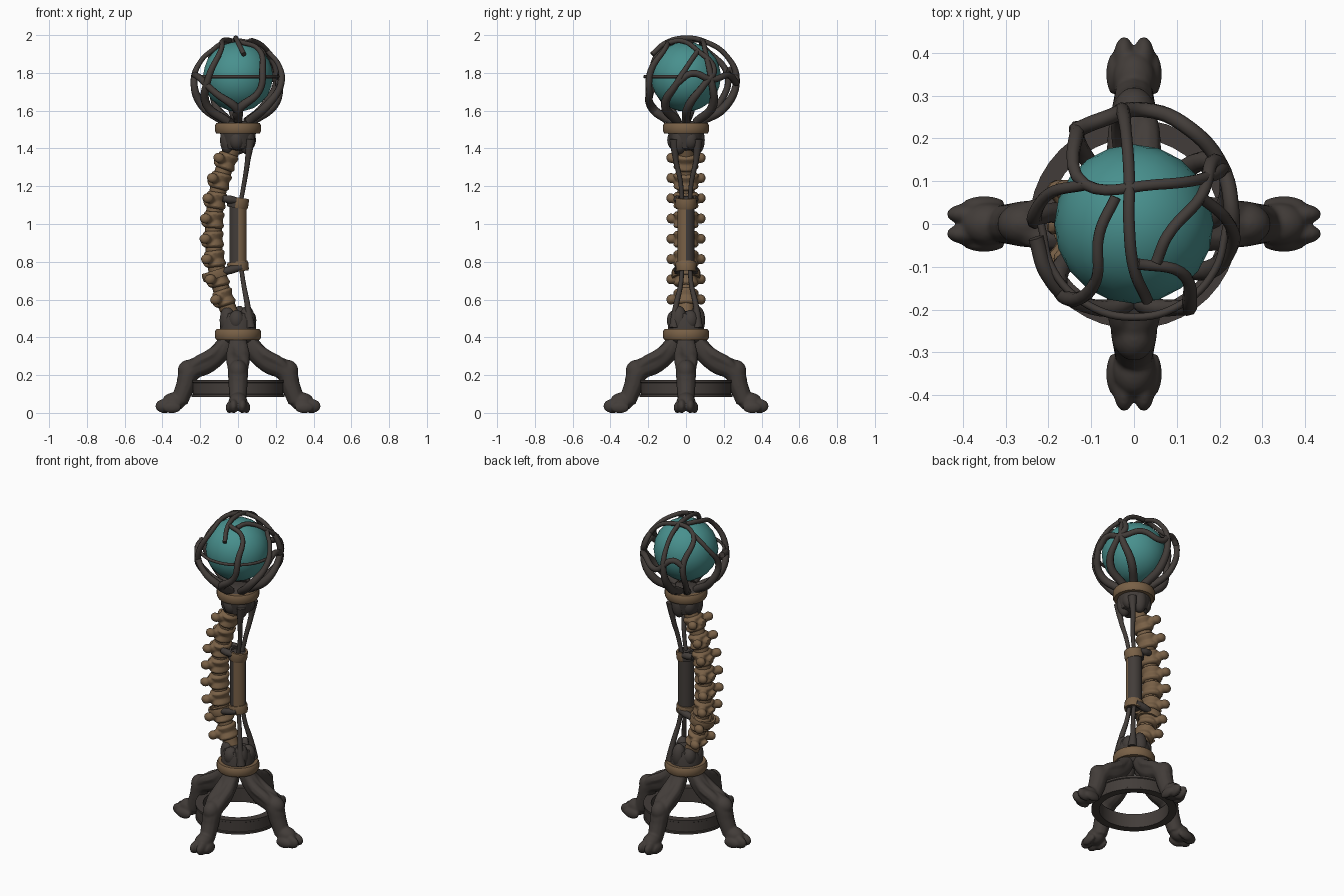
import bpy, bmesh
from math import sin, cos, pi, radians, atan2
from mathutils import Vector, Matrix

cube = bpy.data.objects.get("Cube")
if cube:
    bpy.data.objects.remove(cube)


def material(name, rgb):
    m = bpy.data.materials.new(name)
    m.use_nodes = True
    m.diffuse_color = (*rgb, 1)
    bsdf = m.node_tree.nodes["Principled BSDF"]
    bsdf.inputs["Base Color"].default_value = (*rgb, 1)
    bsdf.inputs["Roughness"].default_value = 0.8
    return m


DARK = material("dark_wood", (0.055, 0.046, 0.041))
BROWN = material("bone_brown", (0.19, 0.118, 0.062))
TEAL = material("teal_glass", (0.065, 0.28, 0.27))


def add(name, mesh, mat):
    mesh.materials.clear()
    mesh.materials.append(mat)
    for p in mesh.polygons:
        p.material_index = 0
        p.use_smooth = True
    ob = bpy.data.objects.new(name, mesh)
    bpy.context.collection.objects.link(ob)
    return ob


def baked(ob):
    """Mesh of an object with its modifiers or curve evaluated."""
    dg = bpy.context.evaluated_depsgraph_get()
    mesh = bpy.data.meshes.new_from_object(ob.evaluated_get(dg))
    bpy.data.objects.remove(ob)
    return mesh


def sharpen(ob):
    bpy.ops.object.select_all(action="DESELECT")
    ob.select_set(True)
    bpy.context.view_layer.objects.active = ob
    bpy.ops.object.shade_smooth_by_angle(angle=radians(35))


def lathe(name, profile, mat, segs=32, closed=False):
    """Spin (radius, z) points about z; open profiles get end caps."""
    bm = bmesh.new()
    rings = []
    for r, z in profile:
        rings.append([bm.verts.new((r * cos(2 * pi * i / segs), r * sin(2 * pi * i / segs), z))
                      for i in range(segs)])
    pairs = list(zip(rings, rings[1:])) + ([(rings[-1], rings[0])] if closed else [])
    for a, b in pairs:
        for i in range(segs):
            j = (i + 1) % segs
            bm.faces.new((a[i], a[j], b[j], b[i]))
    if not closed:
        bm.faces.new(rings[0])
        bm.faces.new(rings[-1])
    bmesh.ops.recalc_face_normals(bm, faces=bm.faces)
    mesh = bpy.data.meshes.new(name)
    bm.to_mesh(mesh)
    bm.free()
    ob = add(name, mesh, mat)
    sharpen(ob)
    return ob


def tube(name, points, radii, mat, sides=2):
    """Smooth rounded tube through points with a radius at each."""
    cu = bpy.data.curves.new(name, "CURVE")
    cu.dimensions = "3D"
    cu.bevel_depth = 1
    cu.bevel_resolution = sides
    cu.resolution_u = 6
    cu.use_fill_caps = True
    sp = cu.splines.new("BEZIER")
    sp.bezier_points.add(len(points) - 1)
    for bp, p, r in zip(sp.bezier_points, points, radii):
        bp.co, bp.radius = p, r
        bp.handle_left_type = bp.handle_right_type = "AUTO"
    ob = bpy.data.objects.new(name, cu)
    bpy.context.collection.objects.link(ob)
    return add(name, baked(ob), mat)


def blob(name, loc, size, mat):
    bm = bmesh.new()
    bmesh.ops.create_icosphere(bm, subdivisions=3, radius=1,
                               matrix=Matrix.Translation(loc) @ Matrix.Diagonal((*size, 1)))
    mesh = bpy.data.meshes.new(name)
    bm.to_mesh(mesh)
    bm.free()
    return add(name, mesh, mat)


def fuse(name, parts, mat, voxel):
    """Melt parts into one sculpted skin."""
    bm = bmesh.new()
    for p in parts:
        bm.from_mesh(p.data)
        bpy.data.objects.remove(p)
    mesh = bpy.data.meshes.new(name)
    bm.to_mesh(mesh)
    bm.free()
    ob = add(name, mesh, mat)
    rm = ob.modifiers.new("skin", "REMESH")
    rm.mode, rm.voxel_size = "VOXEL", voxel
    sm = ob.modifiers.new("soften", "SMOOTH")
    sm.iterations = 3
    return add(name, baked(ob), mat)


# Pawed legs: one built along +x, then turned around the base
limb = [(0.04, 0, 0.42), (0.085, 0, 0.335), (0.16, 0, 0.265), (0.25, 0, 0.22), (0.28, 0, 0.14), (0.31, 0, 0.06)]
parts = [tube("limb", limb, [0.044, 0.052, 0.055, 0.055, 0.05, 0.045], DARK, 4),
         blob("knee", (0.26, 0, 0.222), (0.06, 0.05, 0.06), DARK),
         blob("paw", (0.34, 0, 0.058), (0.062, 0.05, 0.05), DARK)]
for s in (-1, 1):
    parts += [tube("thigh", [(0.07, s * .025, .38), (.14, s * .03, .31), (.22, s * .03, .265), (.29, s * .02, .19)],
                   [0.022, 0.034, 0.032, 0.018], DARK),
              blob("inner_toe", (0.388, s * 0.023, 0.036), (0.05, 0.025, 0.038), DARK),
              blob("outer_toe", (0.35, s * 0.046, 0.028), (0.05, 0.019, 0.03), DARK)]
leg = fuse("leg_left", parts, DARK, 0.007)
for k, side in enumerate(("back", "right", "front"), 1):
    other = bpy.data.objects.new("leg_" + side, leg.data)
    other.rotation_euler.z = k * pi / 2
    bpy.context.collection.objects.link(other)

# Stretcher ring with slim rims
lathe("base_ring", [(0.2, 0.085), (0.245, 0.085), (0.245, 0.097), (0.24, 0.1), (0.24, 0.158),
                    (0.245, 0.161), (0.245, 0.173), (0.2, 0.173)], DARK, 40, True)


# Collars and the cups they hold
def collar(name, z):
    lathe(name, [(0.09, z - .028), (0.115, z - .028), (0.122, z - .015), (0.122, z + .015),
                 (0.115, z + .028), (0.09, z + .028)], BROWN, 32, True)


collar("lower_collar", 0.415)
collar("upper_collar", 1.507)
lathe("lower_hub", [(0.07, 0.37), (0.095, 0.40), (0.095, 0.48), (0.08, 0.525), (0.04, 0.54)], DARK)
lathe("upper_hub", [(0.04, 1.39), (0.078, 1.40), (0.09, 1.44), (0.1, 1.53), (0.06, 1.545)], DARK)
for i in range(6):
    a = i * pi / 3 + 0.4
    blob("lower_lobe", (0.06 * cos(a), 0.06 * sin(a), 0.49), (0.042, 0.042, 0.055 + 0.022 * (i % 2)), DARK)
    blob("upper_lobe", (0.058 * cos(a), 0.058 * sin(a), 1.445), (0.042, 0.042, 0.055 + 0.022 * (i % 2)), DARK)


# Curved spine of repeated vertebrae
def spine_x(z):
    return -0.13 + 0.48 * (z - 0.95) ** 2


core_z = [0.48 + 0.135 * i for i in range(8)]
tube("spine_core", [(spine_x(z), 0, z) for z in core_z], [0.045] * 8, BROWN)
body = lathe("body", [(0.046, -.044), (0.057, -.032), (0.046, 0), (0.057, .032), (0.046, .044)], BROWN, 20)
body.data.transform(Matrix.Diagonal((1, 1.2, 1, 1)))
parts = [body, tube("spur", [(-.02, 0, 0), (-.05, 0, -.005), (-.068, 0, -.012)], [.03, .024, .026], BROWN)]
for s in (-1, 1):
    parts += [tube("wing", [(-.01, s * .02, 0), (-.03, s * .055, .002), (-.045, s * .08, .004)],
                   [.034, .026, .026], BROWN),
              blob("wing_tip", (-.045, s * .08, .004), (.03, .024, .027), BROWN)]
vertebra = fuse("vertebra", parts, BROWN, 0.006)
for i in range(8):
    z = 0.61 + 0.103 * i
    ob = vertebra if i == 0 else bpy.data.objects.new("vertebra", vertebra.data)
    ob.location = (spine_x(z), 0, z)
    ob.rotation_euler.y = atan2(0.96 * (z - 0.95), 1)
    if i:
        bpy.context.collection.objects.link(ob)

# Central shaft, with one bare quarter
shaft = lathe("shaft", [(0.046, 0.76), (0.046, 1.13)], DARK, 24)
shaft.data.materials.append(BROWN)
for p in shaft.data.polygons:
    if p.normal.x > 0 and p.normal.y < 0:
        p.material_index = 1


# Bands round the shaft and straps that tie it to the spine
def band(name, r, h, mat, loc, tilt):
    ob = lathe(name, [(r - .015, -h), (r - .003, -h), (r, -h * .6), (r, h * .6), (r - .003, h), (r - .015, h)],
               mat, 28, True)
    ob.location = loc
    ob.rotation_euler.y = tilt
    return ob


def strap(name, a, b, width):
    for s in (-1, 1):
        tube(name, [(a[0], s * .04, a[1]), ((a[0] + b[0]) / 2, s * .045, (a[1] + b[1]) / 2), (b[0], s * .045, b[1])],
             [width * .8, width, width * .8], DARK)


upper = band("upper_band", 0.056, 0.028, BROWN, (0, 0, 1.112), 0.15)
upper.data.materials.append(DARK)
for p in upper.data.polygons:
    if p.center.x < -0.01:
        p.material_index = 1
band("lower_band", 0.056, 0.026, BROWN, (0, 0, 0.775), -0.1)
band("spine_strap", 0.076, 0.022, BROWN, (-0.115, 0, 0.735), -0.3)
strap("upper_strap", (-0.01, 1.125), (-0.08, 1.135), 0.022)
strap("lower_strap", (0.02, 0.772), (-0.09, 0.745), 0.022)

# Tendons between shaft and cups
for s in (-1, 1):
    tube("upper_tendon", [(0.015, s * .02, 1.12), (0.035, s * .03, 1.23), (0.052, s * .054, 1.34), (0.065, s * .062, 1.45)],
         [0.012, 0.013, 0.015, 0.027], DARK)
    tube("lower_tendon", [(0.015, s * .02, 0.78), (0.03, s * .028, 0.68), (0.052, s * .054, 0.56), (0.065, s * .062, 0.45)],
         [0.012, 0.013, 0.016, 0.028], DARK)

# Glass orb
blob("orb", (0, 0, 1.78), (0.186, 0.186, 0.186), TEAL)

# Vine cage: each vine is (azimuth, elevation) in degrees on a shell round the orb
vines = [
    [(95, -72), (98, -35), (96, 0), (95, 30), (96, 62), (180, 87), (-90, 62), (-80, 36)],
    [(130, -72), (125, -30), (121, 5), (141, 50), (61, 62), (34, 36), (33, 0), (45, -35), (50, -72)],
    [(-140, -72), (-150, -35), (-132, 2), (-124, 45), (-166, 68), (124, 70)],
    [(-90, -72), (-88, -42), (-60, -15), (-55, 12), (-46, 46), (-85, 65)],
    [(-90, -65), (-92, -42), (-122, -18), (-150, 2), (-172, 6)],
    [(0, -72), (5, -35), (25, -5), (38, 12), (22, 42), (-20, 68), (-60, 62)],
    [(-40, -72), (-35, -35), (-12, -5), (2, 18), (22, 42)],
    [(180, -72), (172, -35), (178, -5), (160, 25), (141, 50)],
    [(121, 5), (108, 12), (85, -4), (60, 5), (33, 0), (8, 8), (-12, -5)],
]


def on_shell(az, el, r):
    a, e = radians(az), radians(el)
    r += 0.035 * max(0, sin(a)) ** 2 * cos(e) ** 3
    return Vector((r * cos(e) * cos(a), r * cos(e) * sin(a), 1.765 + r * sin(e)))


for v in vines:
    pts = [on_shell(az, el, 0.234 - 0.014 * max(0, sin(radians(el)))) for az, el in v]
    tube("vine", pts, [0.024 if el < -30 else 0.018 if el < 15 else 0.0135 for _, el in v], DARK)

# Thin hoop across the front of the cage
tube("hoop", [on_shell(az, 4, 0.218) for az in range(-180, 15, 30)], [0.009] * 7, DARK)
